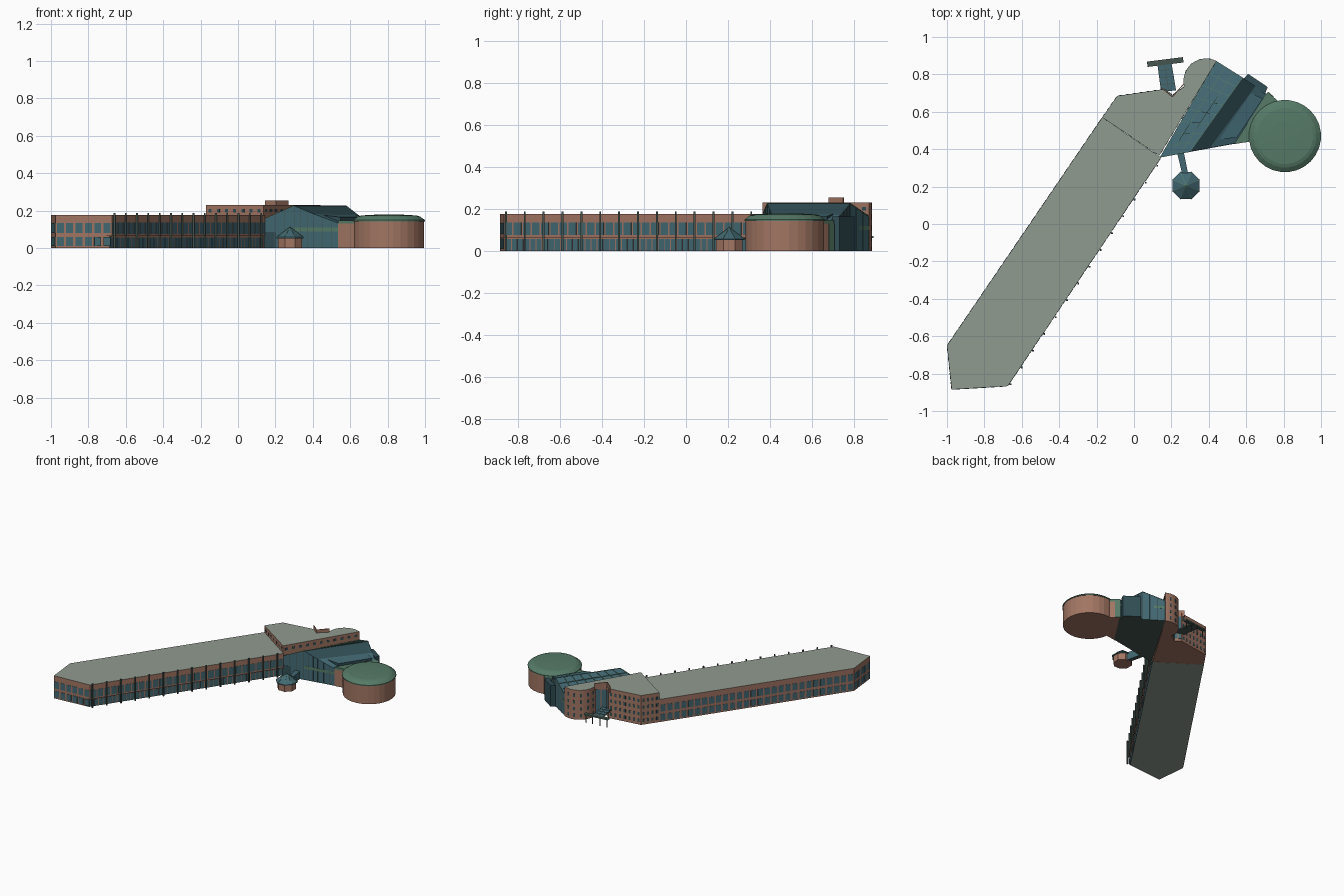
import bpy, bmesh, math
from mathutils import Vector, Matrix

if "Cube" in bpy.data.objects:
    bpy.data.objects.remove(bpy.data.objects["Cube"])


def material(name, col):
    m = bpy.data.materials.new(name)
    m.diffuse_color = (*col, 1)
    m.use_nodes = True
    m.node_tree.nodes["Principled BSDF"].inputs["Base Color"].default_value = m.diffuse_color
    return m


BRICK = material("brick", (0.36, 0.18, 0.125))
ROOF = material("grey_roof", (0.28, 0.325, 0.28))
GLASS = material("teal_glass", (0.055, 0.14, 0.17))
DARK = material("dark_glass", (0.03, 0.075, 0.09))
GREEN = material("green_metal", (0.092, 0.195, 0.135))
POST = material("dark_post", (0.06, 0.09, 0.08))


def make(name, bm, *mats):
    me = bpy.data.meshes.new(name)
    bm.normal_update()
    bm.to_mesh(me)
    bm.free()
    for m in mats:
        me.materials.append(m)
    ob = bpy.data.objects.new(name, me)
    bpy.context.collection.objects.link(ob)
    return ob


def prism(name, pts, z0, z1, side, top, bottom):
    # counter-clockwise footprint extruded upward
    bm = bmesh.new()
    lo = [bm.verts.new((x, y, z0)) for x, y in pts]
    hi = [bm.verts.new((x, y, z1)) for x, y in pts]
    n = len(pts)
    for i in range(n):
        j = (i + 1) % n
        bm.faces.new((lo[i], lo[j], hi[j], hi[i]))
    bm.faces.new(hi).material_index = 1
    bm.faces.new(lo[::-1]).material_index = 2
    return make(name, bm, side, top, bottom)


def beam(bm, a, b, w, h):
    # box from a to b, w wide and h high
    a, b = Vector(a), Vector(b)
    d = b - a
    rot = d.to_track_quat('Y', 'Z').to_matrix().to_4x4()
    mat = Matrix.Translation((a + b) / 2) @ rot @ Matrix.Diagonal((w, d.length, h, 1))
    bmesh.ops.create_cube(bm, size=1, matrix=mat)


def row(bm, p, q, z0, z1, n, fill, depth=0.003):
    # n thin panes along the wall p-q
    p, q = Vector(p), Vector(q)
    d = q - p
    for i in range(n):
        a = p + d * (i + 0.5 - fill / 2) / n
        b = p + d * (i + 0.5 + fill / 2) / n
        z = (z0 + z1) / 2
        beam(bm, (*a, z), (*b, z), depth, z1 - z0)


def lathe(name, cx, cy, prof, seg, split, low, high):
    # faces from profile step "split" upward take the upper material
    bm = bmesh.new()
    rings = [[bm.verts.new((cx + r * math.cos(2 * math.pi * (k + .5) / seg),
                            cy + r * math.sin(2 * math.pi * (k + .5) / seg), z))
              for k in range(seg)] for r, z in prof]
    for i in range(len(prof) - 1):
        for k in range(seg):
            j = (k + 1) % seg
            f = bm.faces.new((rings[i][k], rings[i][j], rings[i + 1][j], rings[i + 1][k]))
            f.material_index = int(i >= split)
    bm.faces.new(rings[0][::-1])
    bm.faces.new(rings[-1]).material_index = 1
    return make(name, bm, low, high)


# Long wing: ground floor slightly set back under the courtyard side
W = [(-1, -.65), (-.975, -.885), (-.675, -.867), (.145, .355), (-.17, .57)]
a, b = Vector(W[2]), Vector(W[3])
out = Vector(((b - a).y, -(b - a).x)).normalized()
G = [a - out * .014, b - out * .014]
prism("wing_ground_floor", [W[0], W[1], G[0], G[1], W[4]], 0, .064, BRICK, ROOF, ROOF)
prism("wing_upper_floor", W, .064, .177, BRICK, ROOF, BRICK)
bm = bmesh.new()
for p, q, n in ((W[0], W[1], 5), (W[1], W[2], 6), (W[4], W[0], 28)):
    row(bm, p, q, .01, .06, n, .74)
    row(bm, p, q, .08, .133, n, .74)
row(bm, G[0], G[1], .002, .056, 42, .84)
row(bm, W[2], W[3], .076, .136, 28, .82)
make("wing_windows", bm, GLASS)

# Posts along the courtyard side
bm = bmesh.new()
for i in range(14):
    c = a + (b - a) * (i + .15) / 13.6 + out * .007
    beam(bm, (c.x, c.y, .0), (c.x, c.y, .188), .009, .009)
make("wing_posts", bm, POST)

# Tall block with rounded stair tower
C, R = Vector((.385, .765)), .12
arc = [(C.x + R * math.cos(math.radians(t)), C.y + R * math.sin(math.radians(t)))
       for t in range(62, 191, 8)]
T = [(-.17, .57), (.135, .365)] + arc + [(.27, .735), (.205, .69), (.165, .722), (-.09, .685)]
prism("tall_block", T, 0, .23, BRICK, ROOF, BRICK)
bm = bmesh.new()
for z in (.02, .072, .124, .176):
    row(bm, T[-1], T[0], z, z + .025, 4, .45)
    row(bm, T[-2], T[-1], z, z + .025, 7, .45)
    for i in range(3, len(arc), 3):
        row(bm, arc[i - 1], arc[i], z, z + .025, 1, .85)
row(bm, T[1], T[2], .192, .21, 11, .4)
row(bm, T[0], T[1], .19, .208, 7, .35)
make("block_windows", bm, DARK)
bm = bmesh.new()
beam(bm, (.145, .73, .23), (.205, .68, .23), .005, .05)
beam(bm, (.205, .68, .23), (.268, .75, .23), .005, .05)
make("entry_parapet", bm, BRICK)
bm = bmesh.new()
row(bm, T[-4], T[-3], .02, .2, 2, .8)
row(bm, T[-3], T[-2], .02, .2, 2, .8)
make("entry_glazing", bm, GLASS)

# Glazed atrium: west eave, ridge, trough, east eave, front to back
F = [Vector(v) for v in ((.14, .357, .155), (.30, .387, .226), (.405, .406, .182), (.545, .432, .13))]
K = [Vector(v) for v in ((.44, .87, .165), (.58, .782, .226), (.65, .738, .172), (.715, .69, .145))]
bm = bmesh.new()
ft = [bm.verts.new(v) for v in F]
kt = [bm.verts.new(v) for v in K]
fb = [bm.verts.new((v.x, v.y, 0)) for v in F]
kb = [bm.verts.new((v.x, v.y, 0)) for v in K]
for i in range(3):
    bm.faces.new((ft[i], ft[i + 1], kt[i + 1], kt[i])).material_index = int(i == 1)
    bm.faces.new((fb[i], fb[i + 1], ft[i + 1], ft[i]))
    bm.faces.new((kb[i + 1], kb[i], kt[i], kt[i + 1])).material_index = int(i > 0)
    bm.faces.new((fb[i + 1], fb[i], kb[i], kb[i + 1])).material_index = 2
bm.faces.new((fb[3], kb[3], kt[3], ft[3]))
bm.faces.new((kb[0], fb[0], ft[0], kt[0]))
make("atrium", bm, GLASS, DARK, POST)

# Stepped rooflights over the east slope
bm = bmesh.new()
for i in range(6):
    p = F[1].lerp(K[1], .2 + .125 * i)
    q = F[3].lerp(K[3], .2 + .125 * i)
    d = (K[1] - F[1]).normalized() * .026
    m, e = p.lerp(q, .52), p.lerp(q, .93)
    m.z, e.z = .176, .165
    vs = [bm.verts.new(v) for v in (m - d, e - d, e + d, m + d)]
    lo = [bm.verts.new((v.co.x, v.co.y, .12)) for v in vs]
    bm.faces.new(vs)
    for k in range(4):
        j = (k + 1) % 4
        bm.faces.new((lo[k], lo[j], vs[j], vs[k])).material_index = 1
make("rooflights", bm, GLASS, DARK)

# Dark end porch of the atrium
prism("end_porch", [(.66, .72), (.70, .695), (.715, .732), (.61, .803), (.585, .775)],
      0, .165, DARK, DARK, POST)

# Glazing bars on the atrium roof and walls
bm = bmesh.new()
for i in range(4):
    beam(bm, F[0].lerp(F[1], i / 3), K[0].lerp(K[1], i / 3), .003, .004)
for i in range(9):
    beam(bm, F[0].lerp(K[0], i / 8), F[1].lerp(K[1], i / 8), .003, .004)
beam(bm, F[3], K[3], .004, .006)
make("atrium_roof_bars", bm, GREEN)
bm = bmesh.new()
for s in range(3):
    for t in (0, .33, .67):
        for e in (F, K):
            v = e[s].lerp(e[s + 1], t)
            beam(bm, (v.x, v.y, 0), v, .003, .003)
make("atrium_wall_bars", bm, POST)
bm = bmesh.new()
row(bm, F[1].xy, F[3].xy, .088, .11, 1, 1)
row(bm, K[3].xy, K[0].xy, .1, .118, 1, 1)
make("atrium_fascia", bm, GREEN)
bm = bmesh.new()
row(bm, F[0].xy, F[0].lerp(F[1], .4).xy, .0, .085, 1, .95)
make("atrium_side_door", bm, DARK)

# Connector and rotunda
N = [(.535, .427), (.66, .447), (.79, .64), (.715, .705)]
prism("connector", N, 0, .13, BRICK, GREEN, BRICK)
prism("connector_roof", N, .13, .148, GREEN, GREEN, GREEN)
bm = bmesh.new()
row(bm, Vector(N[2]).lerp(Vector(N[3]), .6), N[3], 0, .13, 1, 1, .006)
make("connector_corner", bm, GREEN)
lathe("rotunda", .807, .47, [(.188, 0), (.188, .143), (.193, .143), (.193, .15),
      (.168, .168), (.15, .174), (.08, .178), (.01, .179)], 28, 1, BRICK, GREEN)

# Garden pavilion and its glazed passage
lathe("pavilion", .278, .206, [(.069, 0), (.069, .052), (.079, .052), (.079, .058),
      (.002, .112)], 8, 1, BRICK, GLASS)
bm = bmesh.new()
for k in range(8):
    t = 2 * math.pi * (k + .5) / 8
    c = Vector((.278, .206, 0))
    beam(bm, c + Vector((0, 0, .113)),
         c + Vector((.079 * math.cos(t), .079 * math.sin(t), .058)), .003, .003)
make("pavilion_ribs", bm, GREEN)
prism("passage", [(.262, .25), (.292, .255), (.264, .395), (.232, .375)],
      0, .062, GLASS, GLASS, POST)

# Entrance canopy on posts
prism("canopy_walk", [(.145, .705), (.225, .715), (.2, .865), (.125, .855)],
      .062, .07, GREEN, GLASS, POST)
prism("canopy_bar", [(.073, .84), (.265, .864), (.261, .892), (.069, .868)],
      .062, .072, GREEN, POST, POST)
bm = bmesh.new()
for x, y in ((.085, .857), (.14, .864), (.2, .871), (.25, .877)):
    beam(bm, (x, y, 0), (x, y, .062), .005, .005)
make("canopy_posts", bm, POST)
bm = bmesh.new()
for i in range(1, 4):
    beam(bm, (.145 - .005 * i, .705 + .0375 * i, .07), (.225 - .006 * i, .715 + .0375 * i, .07), .003, .004)
beam(bm, (.185, .71, .07), (.163, .86, .07), .003, .004)
make("canopy_bars", bm, POST)
